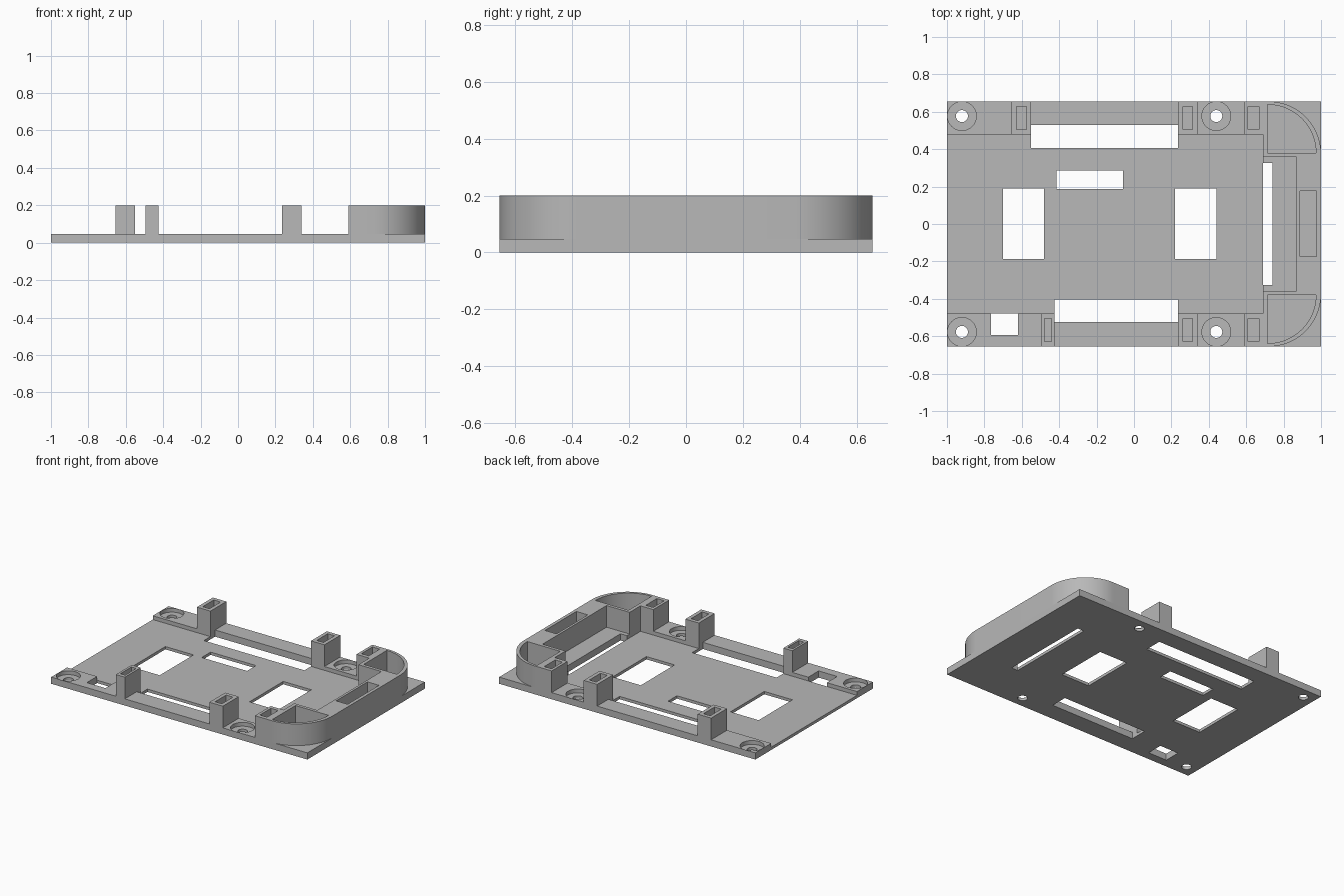
import bpy, bmesh
from math import sin, cos, pi

cube = bpy.data.objects.get("Cube")
if cube:
    bpy.data.objects.remove(cube, do_unlink=True)

grey = bpy.data.materials.new("plain grey")
grey.use_nodes = True
GREY = (0.48, 0.48, 0.48, 1)
grey.diffuse_color = GREY
grey.node_tree.nodes["Principled BSDF"].inputs["Base Color"].default_value = GREY

FLOOR, DECK, TOP = 0.02, 0.047, 0.2
HALF_W, INNER = 0.655, 0.478


def rect(x0, x1, y0, y1):
    return [(x0, y0), (x1, y0), (x1, y1), (x0, y1)]


def arc(cx, cy, r, a0, a1, n):
    return [(cx + r * cos(a0 + (a1 - a0) * i / n),
             cy + r * sin(a0 + (a1 - a0) * i / n)) for i in range(n + 1)]


def circle(cx, cy, r):
    return arc(cx, cy, r, 0, 2 * pi, 48)[:-1]


def mirror_y(outline):
    return [(x, -y) for x, y in reversed(outline)]


def prisms(name, outlines, z0, z1):
    """Extrude each outline from z0 to z1 inside one object."""
    bm = bmesh.new()
    for pts in outlines:
        low = [bm.verts.new((x, y, z0)) for x, y in pts]
        high = [bm.verts.new((x, y, z1)) for x, y in pts]
        bm.faces.new(low[::-1])
        bm.faces.new(high)
        for i in range(len(pts)):
            j = (i + 1) % len(pts)
            bm.faces.new((low[i], low[j], high[j], high[i]))
    bmesh.ops.recalc_face_normals(bm, faces=bm.faces)
    mesh = bpy.data.meshes.new(name)
    bm.to_mesh(mesh)
    bm.free()
    mesh.materials.append(grey)
    obj = bpy.data.objects.new(name, mesh)
    bpy.context.collection.objects.link(obj)
    return obj


def cut(target, outlines, z0, z1):
    cutter = prisms(target.name + "_cutter", outlines, z0, z1)
    cutter.hide_render = True
    mod = target.modifiers.new("cut", 'BOOLEAN')
    mod.operation = 'DIFFERENCE'
    mod.solver = 'EXACT'
    mod.object = cutter
    bpy.context.view_layer.objects.active = target
    bpy.ops.object.modifier_apply(modifier=mod.name)
    bpy.data.objects.remove(cutter, do_unlink=True)


def smooth(obj):
    bpy.ops.object.select_all(action='DESELECT')
    obj.select_set(True)
    bpy.context.view_layer.objects.active = obj
    bpy.ops.object.shade_smooth_by_angle(angle=pi / 6)


# Base plate with a sunken floor between the raised side strips
base = prisms("base_plate", [rect(-1, 1, -HALF_W, HALF_W)], 0, DECK)
screws = [(x, y) for x in (-0.92, 0.44) for y in (-0.577, 0.577)]
cut(base, [rect(-1.1, 0.69, -INNER, INNER)], FLOOR, 1)
cut(base, [circle(x, y, 0.077) for x, y in screws], FLOOR, 1)

# Screw holes, windows and edge slots through the plate
openings = [circle(x, y, 0.032) for x, y in screws]
openings += [
    rect(-0.70, -0.48, -0.187, 0.19),
    rect(0.22, 0.44, -0.187, 0.19),
    rect(-0.415, -0.06, 0.187, 0.287),
    rect(-0.55, 0.235, 0.405, 0.53),
    rect(-0.425, 0.235, -0.523, -0.403),
    rect(-0.765, -0.62, -0.593, -INNER),
    rect(0.69, 0.74, -0.327, 0.327),
]
cut(base, openings, -1, 1)
smooth(base)

# Hollow posts on the side strips: x range, side, wall thickness
posts = {
    "back_left_post": (0.235, 0.34, 1, 0.026),
    "back_right_post": (-0.655, -0.55, 1, 0.026),
    "front_left_post": (0.235, 0.34, -1, 0.026),
    "front_right_post": (-0.495, -0.425, -1, 0.016),
}
for name, (x0, x1, side, wall) in posts.items():
    y0, y1 = sorted((side * INNER, side * HALF_W))
    post = prisms(name, [rect(x0, x1, y0, y1)], DECK, TOP)
    cut(post, [rect(x0 + wall, x1 - wall, y0 + 0.027, y1 - 0.027)], 0, 1)

# Rounded end wall, drawn as one half and mirrored
half = [(1, 0.0)] + arc(0.72, HALF_W - 0.28, 0.28, 0, pi / 2, 32) + [
    (0.59, HALF_W), (0.59, INNER), (0.69, INNER),
    (0.69, 0.357), (0.87, 0.357)]
end_wall = prisms("end_wall", [half[1:] + mirror_y(half[1:])], DECK, TOP)

# Corner pockets, short slots and the long slot in the end wall
corner = [(0.715, 0.38)] + arc(0.715, 0.38, 0.258, 0, pi / 2, 32)
slot = rect(0.61, 0.667, INNER + 0.027, HALF_W - 0.027)
cut(end_wall, [corner, mirror_y(corner), slot, mirror_y(slot),
               rect(0.887, 0.977, -0.173, 0.177)], 0, 1)
smooth(end_wall)
